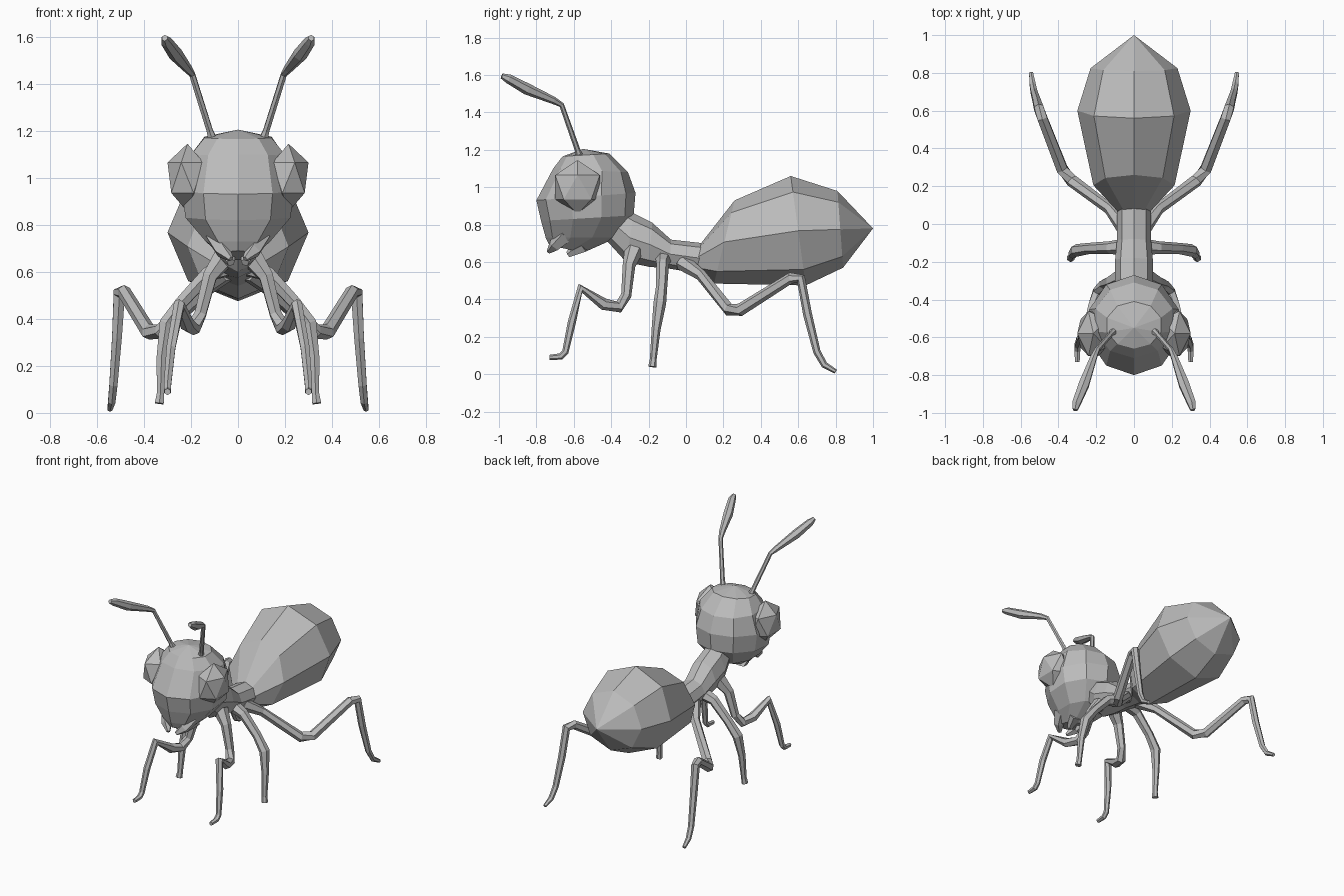
import bpy, bmesh, math
from mathutils import Vector

cube = bpy.data.objects.get("Cube")
if cube:
    bpy.data.objects.remove(cube, do_unlink=True)

GREY = (0.5, 0.5, 0.5, 1.0)
mat = bpy.data.materials.new("body grey")
mat.use_nodes = True
mat.diffuse_color = GREY
bsdf = next(n for n in mat.node_tree.nodes if n.type == 'BSDF_PRINCIPLED')
bsdf.inputs["Base Color"].default_value = GREY


def finish(name, bm, mirror=False):
    bmesh.ops.recalc_face_normals(bm, faces=bm.faces)
    mesh = bpy.data.meshes.new(name)
    bm.to_mesh(mesh)
    bm.free()
    mesh.materials.append(mat)
    obj = bpy.data.objects.new(name, mesh)
    bpy.context.collection.objects.link(obj)
    if mirror:
        obj.modifiers.new("Mirror", 'MIRROR').use_mirror_merge = False
    return obj


def skin(bm, rings, start=None, end=None):
    """Bridge rings of points; close each end with a tip point or a cap."""
    loops = [[bm.verts.new(p) for p in ring] for ring in rings]
    n = len(loops[0])
    for a, b in zip(loops, loops[1:]):
        for i in range(n):
            j = (i + 1) % n
            bm.faces.new((a[i], a[j], b[j], b[i]))
    for loop, tip in ((loops[0], start), (loops[-1], end)):
        if tip is None:
            bm.faces.new(loop)
        else:
            v = bm.verts.new(tip)
            for i in range(n):
                bm.faces.new((loop[i], loop[(i + 1) % n], v))


def slices(rows, n):
    """Each row: y, z of one edge, y, z of the opposite edge, half width."""
    out = []
    for ya, za, yb, zb, w in rows:
        a, b = Vector((0, ya, za)), Vector((0, yb, zb))
        mid, half = (a + b) / 2, (a - b) / 2
        out.append([mid + half * math.cos(t) + Vector((w * math.sin(t), 0, 0))
                    for t in (math.tau * i / n for i in range(n))])
    return out


def limb(name, path, sides=6):
    """Mirrored tapering limb; each point: x, y, z, radius."""
    pts = [Vector(p[:3]) for p in path]
    rings = []
    for i, p in enumerate(pts):
        before = (p - pts[i - 1]).normalized() if i else Vector()
        after = (pts[i + 1] - p).normalized() if i < len(pts) - 1 else Vector()
        d = (before + after).normalized()
        u = d.cross(Vector((1, 0, 0))).normalized()
        v = d.cross(u)
        rings.append([p + path[i][3] * (u * math.cos(t) + v * math.sin(t))
                      for t in (math.tau * k / sides for k in range(sides))])
    bm = bmesh.new()
    skin(bm, rings)
    return finish(name, bm, True)


# Abdomen
bm = bmesh.new()
skin(bm, slices([(.08, .70, .04, .55, .08), (.26, .93, .15, .485, .215),
                 (.56, 1.06, .64, .475, .30), (.81, .98, .84, .57, .23)], 8),
     end=(0, 1, .78))
finish("abdomen", bm)

# Thorax and neck
bm = bmesh.new()
skin(bm, slices([(-.34, .89, -.42, .71, .08), (-.28, .86, -.32, .60, .10),
                 (-.18, .81, -.20, .575, .10), (-.08, .72, -.09, .565, .09),
                 (.10, .70, .06, .54, .09)], 8))
finish("thorax", bm)

# Head
bm = bmesh.new()
skin(bm, slices([(-.66, 1.165, -.41, 1.18, .15), (-.71, 1.10, -.31, 1.08, .215),
                 (-.80, .93, -.27, .97, .25), (-.775, .82, -.28, .85, .235),
                 (-.75, .73, -.37, .73, .145), (-.73, .69, -.55, .65, .07)], 10),
     start=(0, -.55, 1.205))
finish("head", bm)

# Eyes
bm = bmesh.new()
bmesh.ops.create_icosphere(bm, subdivisions=1, radius=1)
bmesh.ops.scale(bm, verts=bm.verts, vec=(.095, .14, .145))
bmesh.ops.translate(bm, verts=bm.verts, vec=(.215, -.58, 1.0))
finish("eyes", bm, True)

# Mandibles
limb("mandibles", [(.09, -.64, .75, .05), (.065, -.70, .69, .035),
                   (.03, -.735, .655, .012)], 5)
limb("lower_jaw", [(.05, -.55, .69, .045), (.03, -.63, .64, .018)], 5)

# Antennae
limb("antennae", [(.10, -.56, 1.14, .025), (.12, -.58, 1.2, .015),
                  (.195, -.665, 1.44, .014), (.215, -.71, 1.465, .02),
                  (.265, -.85, 1.525, .031), (.305, -.95, 1.58, .025),
                  (.312, -.985, 1.595, .014)])

# Legs
limb("front_legs", [(.06, -.28, .66, .05), (.12, -.305, .58, .034),
                    (.16, -.32, .42, .028), (.19, -.36, .36, .032),
                    (.215, -.44, .375, .032), (.25, -.565, .46, .026),
                    (.285, -.61, .28, .022), (.30, -.645, .12, .018),
                    (.30, -.67, .095, .018), (.30, -.73, .09, .014)])
limb("middle_legs", [(.05, -.12, .62, .045), (.13, -.125, .59, .034),
                     (.24, -.13, .47, .03), (.305, -.14, .38, .034),
                     (.325, -.16, .24, .024), (.33, -.175, .08, .018),
                     (.335, -.18, .04, .022)])
limb("hind_legs", [(.05, -.02, .60, .045), (.13, .08, .53, .03),
                   (.33, .23, .345, .034), (.38, .29, .345, .034),
                   (.485, .56, .515, .03), (.505, .615, .51, .028),
                   (.515, .65, .32, .024), (.53, .70, .12, .02),
                   (.537, .74, .05, .018), (.545, .80, .015, .012)])
